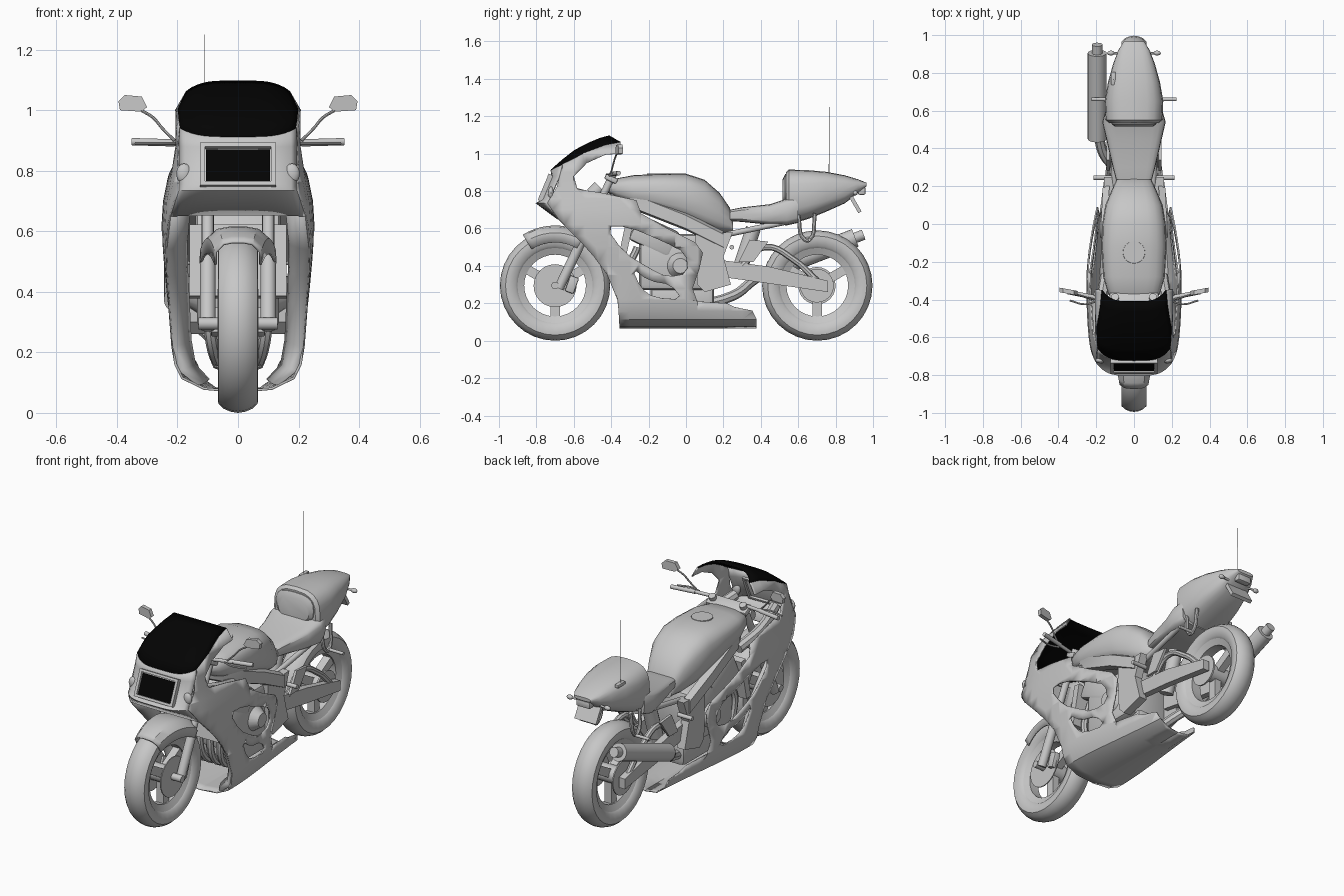
import bpy, bmesh, math
from mathutils import Vector, Matrix

cube = bpy.data.objects.get("Cube")
if cube:
    bpy.data.objects.remove(cube)


def material(name, value):
    m = bpy.data.materials.new(name)
    m.use_nodes = True
    m.diffuse_color = (value, value, value, 1)
    m.node_tree.nodes["Principled BSDF"].inputs["Base Color"].default_value = m.diffuse_color
    return m


GREY = material("light grey", .57)
BLACK = material("black", .001)
parts = []


def make(name, bm, mat=GREY, solid=0, mirror=False):
    bmesh.ops.recalc_face_normals(bm, faces=bm.faces[:])
    mesh = bpy.data.meshes.new(name)
    bm.to_mesh(mesh)
    bm.free()
    mesh.materials.append(mat)
    ob = bpy.data.objects.new(name, mesh)
    bpy.context.collection.objects.link(ob)
    if solid:
        mod = ob.modifiers.new("thickness", 'SOLIDIFY')
        mod.thickness, mod.offset = solid, 0
    if mirror:
        ob.modifiers.new("mirror", 'MIRROR')
    parts.append(ob)
    return ob


def skin(name, rows, loop=False, ring=False, caps=False, **kw):
    """Join rows of points with quads; loop closes each row, ring joins last to first."""
    bm = bmesh.new()
    grid = [[bm.verts.new(p) for p in row] for row in rows]
    n = len(grid[0])
    for i in range(len(grid) if ring else len(grid) - 1):
        a, b = grid[i], grid[(i + 1) % len(grid)]
        for j in range(n if loop else n - 1):
            k = (j + 1) % n
            bm.faces.new((a[j], a[k], b[k], b[j]))
    if caps:
        bm.faces.new(grid[0])
        bm.faces.new(grid[-1])
    return make(name, bm, **kw)


def box(name, loc, size, tilt=0, bevel=0, **kw):
    bm = bmesh.new()
    bmesh.ops.create_cube(bm, size=1)
    bm.transform(Matrix.Diagonal((*size, 1)))
    if bevel:
        bmesh.ops.bevel(bm, geom=bm.edges[:], offset=bevel, segments=2, affect='EDGES', profile=.5)
    bm.transform(Matrix.Translation(loc) @ Matrix.Rotation(math.radians(tilt), 4, 'X'))
    return make(name, bm, **kw)


def rod(name, a, b, r, r2=None, sides=16):
    a, b = Vector(a), Vector(b)
    bm = bmesh.new()
    bmesh.ops.create_cone(bm, cap_ends=True, segments=sides, radius1=r,
                          radius2=r if r2 is None else r2, depth=(b - a).length)
    turn = (b - a).to_track_quat('Z', 'Y').to_matrix().to_4x4()
    bm.transform(Matrix.Translation((a + b) / 2) @ turn)
    return make(name, bm)


def ball(name, loc, size):
    bm = bmesh.new()
    bmesh.ops.create_uvsphere(bm, u_segments=16, v_segments=8, radius=1)
    bm.transform(Matrix.Translation(loc) @ Matrix.Diagonal((*size, 1)))
    return make(name, bm)


def tube(name, pts, r, sx=1):
    cu = bpy.data.curves.new(name, 'CURVE')
    cu.dimensions, cu.bevel_depth, cu.bevel_resolution, cu.use_fill_caps = '3D', r, 2, True
    sp = cu.splines.new('BEZIER')
    sp.bezier_points.add(len(pts) - 1)
    for bp, (x, y, z) in zip(sp.bezier_points, pts):
        bp.co = (x * sx, y, z)
        bp.handle_left_type = bp.handle_right_type = 'AUTO'
    sp.resolution_u = 5
    cu.materials.append(GREY)
    ob = bpy.data.objects.new(name, cu)
    bpy.context.collection.objects.link(ob)
    bpy.ops.object.select_all(action='DESELECT')
    ob.select_set(True)
    bpy.context.view_layer.objects.active = ob
    bpy.ops.object.convert(target='MESH')
    parts.append(bpy.context.view_layer.objects.active)


def loft(name, sections, power=2.6, n=20):
    """Rounded sections along y: (y, top, bottom, half width)."""
    rows = []
    for y, top, low, w in sections:
        row = []
        for i in range(n):
            c, s = math.cos(math.tau * i / n), math.sin(math.tau * i / n)
            e = 2 / power
            row.append((w * math.copysign(abs(c) ** e, c), y,
                        (top + low) / 2 + (top - low) / 2 * math.copysign(abs(s) ** e, s)))
        rows.append(row)
    return skin(name, rows, loop=True, caps=True)


def lathe(name, y, z, profile, steps=32):
    """Turn a closed (x, radius) profile about a wheel axle."""
    angles = [math.tau * i / steps for i in range(steps)]
    skin(name, [[(x, y + r * math.cos(a), z + r * math.sin(a)) for x, r in profile] for a in angles],
         loop=True, ring=True)


def lerp(table, v):
    for (a, fa), (b, fb) in zip(table, table[1:]):
        if v <= b:
            return fa + (fb - fa) * max(0, (v - a) / (b - a))
    return table[-1][1]


# Fairing half width = softened plan width along y times height profile
PLAN = [(-.8, .17), (-.74, .21), (-.63, .235), (-.45, .247), (-.27, .25), (-.1, .232), (.1, .2), (.38, .16)]
HEIGHT = [(.07, 0), (.08, .45), (.115, .74), (.16, .83), (.22, .87), (.35, .91), (.42, .94), (.5, .97),
          (.56, .99), (.62, 1), (.7, .98), (.76, .93), (.82, .89), (.9, .85), (1, .82), (1.06, .68)]


def width(y, z):
    return sum(lerp(PLAN, y + d) for d in (-.05, 0, .05)) / 3 * lerp(HEIGHT, z)


def rounded(pts):
    """Cut every corner of a closed outline."""
    vs = [Vector(p) for p in pts]
    return [a.lerp(b, f) for a, b in zip(vs, vs[1:] + vs[:1]) for f in (.25, .75)]


def fairing(name, loops):
    bm = bmesh.new()
    for pts in loops:
        vs = [bm.verts.new((0, y, z)) for y, z in pts]
        for a, b in zip(vs, vs[1:] + vs[:1]):
            bm.edges.new((a, b))
    bmesh.ops.triangle_fill(bm, edges=bm.edges[:], use_beauty=True, normal=(1, 0, 0))
    cuts = [((0, i * .06, 0), (0, 1, 0)) for i in range(-12, 7)]
    cuts += [((0, 0, z), (0, 0, 1)) for z, _ in HEIGHT[1:]]
    for co, no in cuts:
        bmesh.ops.bisect_plane(bm, geom=bm.verts[:] + bm.edges[:] + bm.faces[:], plane_co=co, plane_no=no)
    # drop the fill diagonals and their leftover points so that only the clean grid is left
    slanted = [e for e in bm.edges if len(e.link_faces) == 2
               and min(abs(c) for c in (e.verts[0].co - e.verts[1].co).yz) > .0001]
    bmesh.ops.dissolve_edges(bm, edges=slanted, use_verts=False)
    spare = [v for v in bm.verts if len(v.link_edges) == 2 and not v.is_boundary]
    bmesh.ops.dissolve_verts(bm, verts=spare)
    for v in bm.verts:
        v.co.x = width(v.co.y, v.co.z)
    make(name, bm, solid=.008, mirror=True)


front_edge = [(-.74, .735), (-.68, .65), (-.57, .54), (-.49, .45), (-.42, .355), (-.365, .22), (-.355, .07)]
rear_edge = [(.376, .07), (.376, .115), (.355, .16), (.26, .18), (.22, .2), (.06, .21), (.035, .28),
             (.07, .38), (.09, .47), (.05, .525), (-.1, .6), (-.24, .68), (-.265, .75), (-.45, .79),
             (-.58, .81), (-.6, .88), (-.53, .95), (-.43, .995), (-.345, 1), (-.35, 1.06), (-.43, 1.045),
             (-.55, 1), (-.66, .94), (-.69, .82)]
engine_vent = [(-.43, .61), (-.31, .61), (-.12, .53), (0, .47), (.01, .36), (-.1, .34), (-.2, .39), (-.33, .47)]
lower_vent = [(-.29, .39), (-.2, .32), (-.08, .3), (-.02, .22), (-.17, .23), (-.24, .28)]
fairing("side_fairing", [front_edge + rear_edge, rounded(engine_vent), rounded(lower_vent)])
lip = front_edge[1:-1] + [(-.355, .14), (-.355, .09)]
skin("fairing_lip", [[(width(y, z) * k, y + d, z + d / 3) for k, d in ((1, 0), (.85, .02), (.72, .06))]
                     for y, z in lip], solid=.006, mirror=True)


# Nose and windscreen: rows given by centre (y, z) and side (y, z)
def cowl(name, rows, **kw):
    out = []
    for yc, zc, ys, zs in rows:
        w = width(ys, zs)
        ts = [i / 10 for i in range(-10, 11)]
        out.append([(w * t, yc + (ys - yc) * t ** 4, zc + (zs - zc) * t ** 4) for t in ts])
    skin(name, out, solid=.008, **kw)


brow = (-.72, .912, -.66, .94)
cowl("nose", [(-.69, .655, -.68, .65), (-.8, .735, -.74, .735), (-.768, .752, -.73, .755),
              (-.716, .878, -.675, .88), brow])
cowl("windscreen", [brow, (-.66, .965, -.61, .97), (-.595, 1.016, -.55, 1), (-.52, 1.055, -.49, 1.025),
                    (-.46, 1.08, -.43, 1.045), (-.41, 1.094, -.35, 1.06)], mat=BLACK)
for s in (1, -1):
    box("headlight_rail", (0, -.745 + s * .026, .815 + s * .064), (.25, .04, .014), tilt=-23)
    box("headlight_post", (s * .117, -.745, .815), (.016, .04, .13), tilt=-23)
box("headlight_glass", (0, -.751, .814), (.212, .009, .117), tilt=-23, mat=BLACK)

# Wheels
half = [(.045, .2), (.058, .212), (.066, .248), (.065, .265), (.048, .281), (.025, .291)]
tyre = half + [(0, .295)] + [(-x, r) for x, r in reversed(half)]
for end, y in (("front", -.7), ("rear", .702)):
    lathe(end + "_tyre", y, .295, tyre)
    lathe(end + "_rim", y, .295, [(.03, .165), (.048, .205), (-.048, .205), (-.03, .165)])
    rod(end + "_hub", (-.06, y, .295), (.06, y, .295), .05)
    rod(end + "_axle", (-.13, y, .295), (.13, y, .295), .02)
    for i in range(3):
        a = math.radians(30 + 120 * i)
        box(end + "_spoke", (0, y + .11 * math.cos(a), .295 + .11 * math.sin(a)), (.045, .05, .14),
            tilt=math.degrees(a) - 90)
for s in (1, -1):
    rod("brake_disc", (s * .062, -.7, .294), (s * .068, -.7, .294), .115, sides=24)
    box("brake_caliper", (s * .07, -.61, .3), (.04, .05, .09), tilt=-20, bevel=.008)
rod("sprocket", (.075, .7, .294), (.085, .7, .294), .09, sides=24)
rod("rear_brake_disc", (-.085, .7, .294), (-.078, .7, .294), .1, sides=24)

# Front mudguard, narrowing towards its front
guard = [(1, .235), (.98, .285), (.65, .315), (.25, .322)]
guard += [(-x, r) for x, r in reversed(guard)]
rows = []
for i in range(11):
    a, w = math.radians(60 + 6.2 * i), .124 - .005 * i
    rows.append([(x * w, -.7 + r * math.cos(a), .29 + r * math.sin(a)) for x, r in guard])
skin("front_mudguard", rows, solid=.008)

# Tank, seat and tail
loft("fuel_tank", [(-.415, .84, .79, .1), (-.37, .868, .76, .137), (-.28, .885, .72, .163),
                   (-.12, .893, .68, .172), (0, .893, .64, .168), (.1, .86, .6, .152),
                   (.18, .79, .58, .118), (.235, .71, .58, .092), (.25, .64, .58, .08)], power=3)
rod("fuel_cap", (0, -.15, .88), (0, -.15, .895), .06, .058, sides=24)
loft("seat", [(.235, .7, .64, .095), (.3, .713, .635, .112), (.45, .73, .62, .147), (.54, .76, .617, .168),
              (.6, .78, .63, .15)], power=5)
loft("tail", [(.535, .9, .63, .13), (.55, .915, .62, .15), (.65, .912, .65, .155), (.75, .903, .69, .138),
              (.85, .884, .735, .11), (.92, .863, .79, .083), (.965, .845, .825, .055)], power=3)
loft("seat_pad", [(.515, .86, .74, .1), (.53, .89, .73, .12), (.56, .89, .73, .12)], power=3)
box("number_plate", (0, .905, .73), (.14, .02, .1), tilt=30)
box("tail_light", (0, .94, .8), (.09, .04, .04), bevel=.008)
rod("aerial", (-.11, .765, .86), (-.11, .765, 1.25), .002, .001, sides=6)
box("aerial_base", (-.11, .77, .875), (.025, .07, .02), bevel=.005)

# Engine, radiator and exhaust
box("engine_block", (0, -.06, .42), (.27, .38, .3), bevel=.03)
box("cylinder_head", (0, -.17, .56), (.28, .24, .15), tilt=-25, bevel=.02)
box("sump", (0, -.02, .22), (.18, .34, .16), bevel=.03)
box("radiator", (0, -.33, .5), (.32, .04, .24), tilt=-12)
for x in (-.1, -.035, .035, .1):
    tube("header_pipe", [(x, -.26, .5), (x, -.31, .36), (x * .8, -.24, .2), (x * .4, 0, .17)], .02)
tube("exhaust_pipe", [(-.03, 0, .18), (-.07, .25, .24), (-.16, .37, .33), (-.19, .48, .395)], .027)
rod("muffler", (-.195, .45, .375), (-.195, .905, .55), .05, sides=20)
rod("muffler_tip", (-.195, .9, .548), (-.195, .95, .567), .028)
rod("rear_shock", (0, .28, .36), (0, .36, .6), .04)

# Cockpit
box("triple_clamp", (0, -.4, .865), (.26, .07, .03), tilt=-25, bevel=.008)
box("steering_head", (0, -.37, .79), (.1, .09, .14), tilt=-25, bevel=.01)
for x in (-.06, .06):
    rod("gauge", (x, -.5, .78), (x, -.46, .82), .04)

# Parts found on both sides
for s in (1, -1):
    def at(x, y, z):
        return (s * x, y, z)
    ball("side_lamp", at(.178, -.722, .79), (.026, .016, .034))
    rod("fork_slider", at(.1, -.68, .28), at(.1, -.56, .53), .026)
    rod("fork_tube", at(.1, -.57, .51), at(.1, -.385, .9), .02)
    rod("handlebar", at(.1, -.41, .885), at(.24, -.385, .893), .01)
    rod("grip", at(.21, -.388, .892), at(.35, -.36, .896), .012)
    tube("lever", [(.2, -.41, .89), (.26, -.425, .89), (.34, -.405, .89)], .005, s)
    tube("mirror_stalk", [(.21, -.4, .9), (.25, -.39, .94), (.28, -.38, .975), (.32, -.37, 1)], .005, s)
    face = [(.3, 1.01), (.318, 1.045), (.375, 1.05), (.395, 1.03), (.39, 1), (.32, .995)]
    skin("mirror", [[at(x, d - .42 + x * .18, z) for x, z in face] for d in (-.012, .012)],
         loop=True, caps=True)
    tube("air_duct", [(.13, -.64, .8), (.17, -.45, .75), (.15, -.27, .7)], .03, s)
    skin("frame_beam", [[at(x + dx, y, z + dz) for dx, dz in ((0, .045), (.035, .03), (.035, -.04), (0, -.05))]
                        for x, y, z in ((.05, -.4, .8), (.12, -.28, .75), (.14, 0, .64), (.13, .2, .54))],
         loop=True, caps=True)
    plate = [(.05, .57), (.25, .58), (.2, .45), (.24, .3), (.1, .26), (.06, .3)]
    skin("pivot_plate", [[at(x, y, z) for y, z in plate] for x in (.11, .16)], loop=True, caps=True)
    skin("swingarm", [[at(x + dx, y, z + dz) for dx, dz in ((-.02, h), (.02, h), (.02, -h), (-.02, -h))]
                      for x, y, z, h in ((.1, .16, .39, .045), (.115, .45, .35, .045), (.115, .76, .29, .03))],
         loop=True, caps=True)
    tube("swingarm_brace", [(.112, .3, .4), (.112, .42, .5), (.112, .58, .43), (.112, .7, .32)], .017, s)
    rod("subframe_tube", at(.1, .18, .56), at(.12, .56, .64), .015)
    tube("peg_hanger", [(.12, .6, .67), (.13, .635, .54), (.13, .66, .54), (.12, .69, .68)], .011, s)
    rod("passenger_peg", at(.12, .66, .54), at(.225, .66, .54), .009)
    bracket = [(.28, .42), (.36, .42), (.44, .53), (.34, .54)]
    skin("foot_bracket", [[at(x, y, z) for y, z in bracket] for x in (.13, .145)], loop=True, caps=True)
    rod("foot_peg", at(.12, .245, .5), at(.215, .245, .5), .012)
    rod("engine_cover", at(.12, -.03, .4), at(.18, -.03, .4), .08, .04, sides=20)
    rod("indicator_stalk", at(.05, .9, .79), at(.11, .905, .79), .006)
    ball("indicator", at(.122, .905, .79), (.02, .013, .013))

# Smooth shading with sharp edges kept
bpy.ops.object.select_all(action='DESELECT')
for ob in parts:
    ob.select_set(True)
bpy.context.view_layer.objects.active = parts[0]
bpy.ops.object.shade_smooth_by_angle(angle=math.radians(35))
